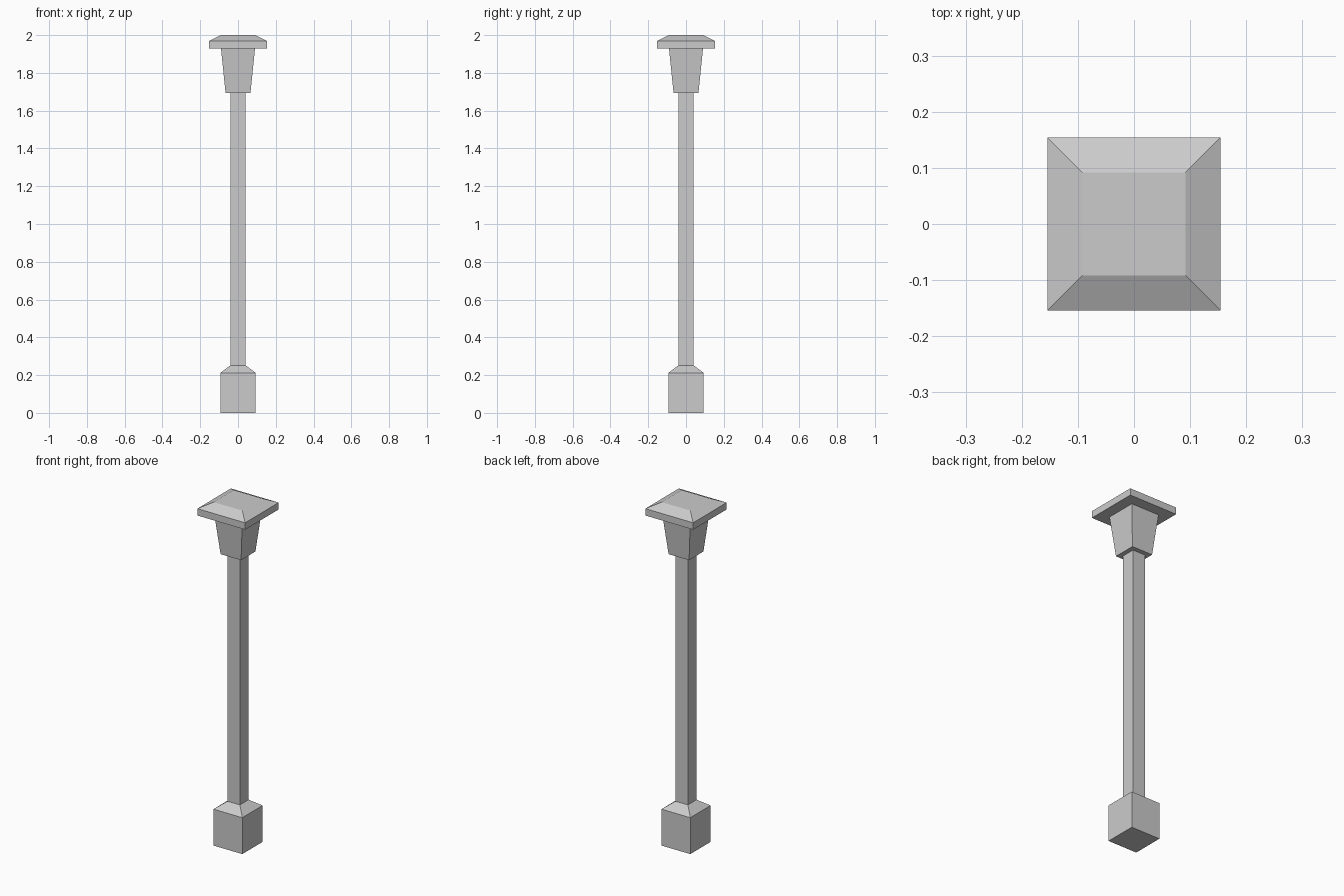
import bpy
import bmesh

if "Cube" in bpy.data.objects:
    bpy.data.objects.remove(bpy.data.objects["Cube"])


def square_loft(name, profile):
    """Flat-faced square solid from (half_width, z) sections."""
    bm = bmesh.new()
    rings = []
    for h, z in profile:
        corners = ((-h, -h), (h, -h), (h, h), (-h, h))
        rings.append([bm.verts.new((x, y, z)) for x, y in corners])
    for low, high in zip(rings, rings[1:]):
        for i in range(4):
            j = (i + 1) % 4
            bm.faces.new((low[i], low[j], high[j], high[i]))
    bm.faces.new(rings[0][::-1])
    bm.faces.new(rings[-1])
    mesh = bpy.data.meshes.new(name)
    bm.to_mesh(mesh)
    bm.free()
    obj = bpy.data.objects.new(name, mesh)
    bpy.context.collection.objects.link(obj)
    return obj


# Plinth with chamfered shoulder
square_loft("base", [(0.093, 0), (0.093, 0.212), (0.04, 0.252)])
# Slender square post
square_loft("post", [(0.04, 0.252), (0.04, 1.694)])
# Lantern body widening upward
square_loft("lantern", [(0.066, 1.694), (0.09, 1.929)])
# Overhanging cap with sloped top
square_loft("cap", [(0.154, 1.929), (0.154, 1.969), (0.092, 2.0)])
